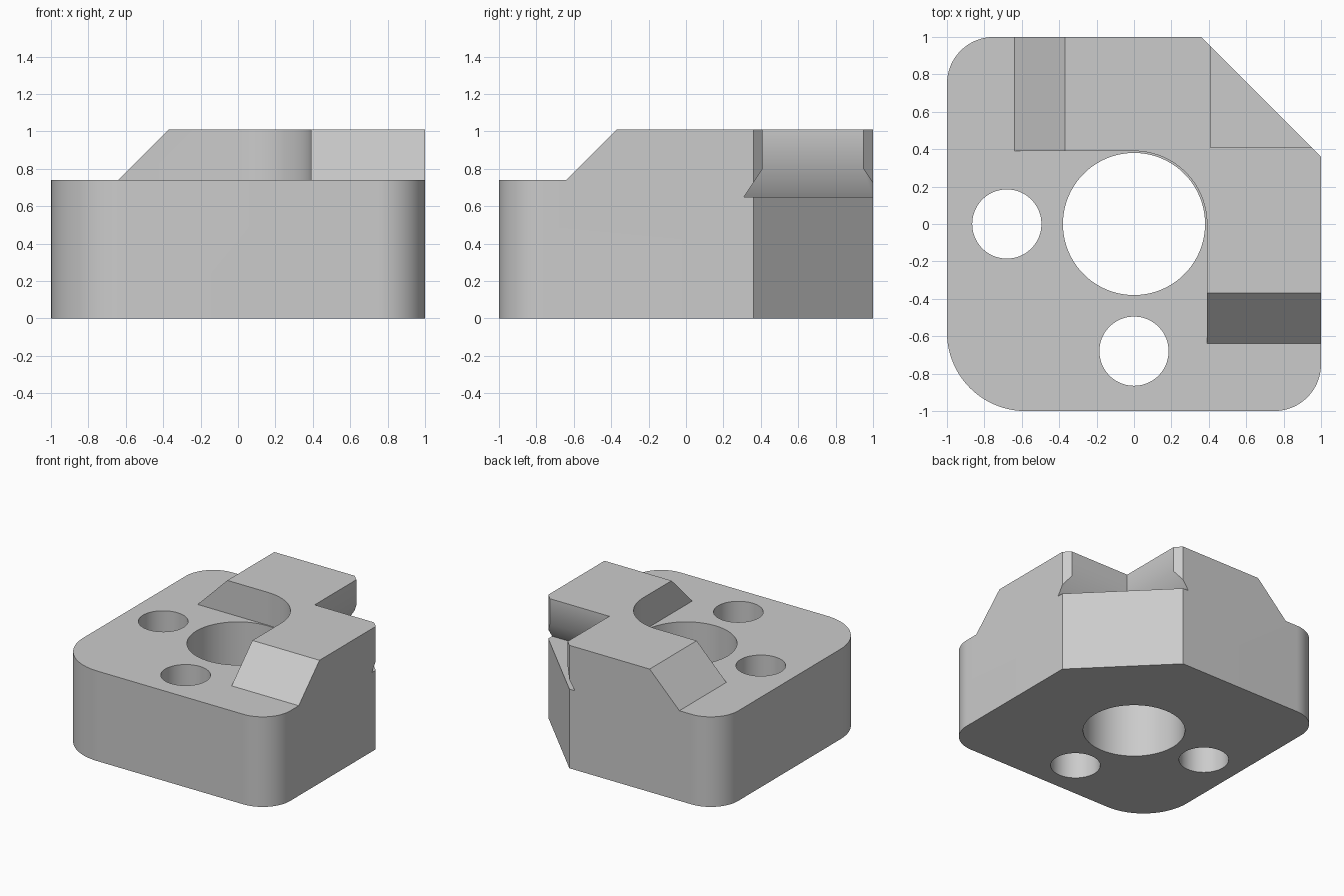
import bpy, bmesh, math
from mathutils import Vector

cube = bpy.data.objects.get("Cube")
if cube:
    bpy.data.objects.remove(cube, do_unlink=True)

grey = bpy.data.materials.new("plain grey")
grey.use_nodes = True
COLOR = (0.6, 0.6, 0.6, 1)
grey.diffuse_color = COLOR
grey.node_tree.nodes["Principled BSDF"].inputs["Base Color"].default_value = COLOR

TOP, STEP = 1.01, 0.74     # heights of the raised arm and the lower deck
INNER = 0.39               # inner edge of the raised arm
RAMP = 0.64                # foot of each ramp


def arc(cx, cy, r, start, end, n=24):
    return [(cx + r * math.cos(a), cy + r * math.sin(a))
            for a in (math.radians(start + (end - start) * i / n) for i in range(n + 1))]


def loft(name, layers):
    """Closed solid through rings of 3D points."""
    bm = bmesh.new()
    rings = [[bm.verts.new(p) for p in ring] for ring in layers]
    bm.faces.new(rings[0])
    bm.faces.new(rings[-1])
    for a, b in zip(rings, rings[1:]):
        for i in range(len(a)):
            j = (i + 1) % len(a)
            bm.faces.new((a[i], a[j], b[j], b[i]))
    bmesh.ops.recalc_face_normals(bm, faces=bm.faces)
    mesh = bpy.data.meshes.new(name)
    bm.to_mesh(mesh)
    bm.free()
    mesh.materials.append(grey)
    obj = bpy.data.objects.new(name, mesh)
    bpy.context.collection.objects.link(obj)
    return obj


def prism(name, outline, z0, z1):
    return loft(name, [[(x, y, z) for x, y in outline] for z in (z0, z1)])


# Block with three rounded corners and one chamfered corner
outline = (arc(-0.58, -0.58, 0.42, 180, 270) + arc(0.75, -0.75, 0.25, 270, 360)
           + [(1, 0.36), (0.36, 1)] + arc(-0.75, 0.75, 0.25, 90, 180))
block = prism("clamp_block", outline, 0, TOP)

# Lower deck, leaving an L-shaped arm with a rounded inner corner
deck = [(-2, -2), (INNER, -2)] + arc(0, 0, INNER, 0, 90) + [(-2, INNER)]
cutters = [prism("deck_cutter", deck, STEP, 2)]

# Sloped ends of the arm, mirrored across the diagonal
slope = [(-RAMP, STEP), (-2, STEP), (-2, 1.5), (-RAMP + 1.5 - STEP, 1.5)]
cutters.append(loft("back_ramp_cutter", [[(u, v, z) for u, z in slope] for v in (INNER, 2)]))
cutters.append(loft("side_ramp_cutter", [[(v, u, z) for u, z in slope] for v in (INNER, 2)]))

# Undercut corner notch
cutters.append(loft("notch_cutter", [
    [(c, c, z), (2, c, z), (2, 2, z), (c, 2, z)]
    for c, z in ((0.31, 0.65), (0.41, 0.8), (0.41, 1.5))]))

# Main bore and two bolt holes
for name, x, y, r in (("bore", 0, 0, 0.38), ("left_hole", -0.68, 0, 0.185),
                      ("front_hole", 0, -0.68, 0.185)):
    cutters.append(prism(name + "_cutter", arc(x, y, r, 0, 360, 96)[:-1], -1, 2))

bpy.context.view_layer.objects.active = block
for cutter in cutters:
    cutter.hide_render = True
    mod = block.modifiers.new("cut", 'BOOLEAN')
    mod.operation = 'DIFFERENCE'
    mod.solver = 'EXACT'
    mod.object = cutter
    bpy.ops.object.modifier_apply(modifier=mod.name)
    bpy.data.objects.remove(cutter, do_unlink=True)

# Smooth the round walls, keep the machined edges sharp
bpy.ops.object.select_all(action='DESELECT')
block.select_set(True)
bpy.ops.object.shade_smooth_by_angle(angle=math.radians(38))
